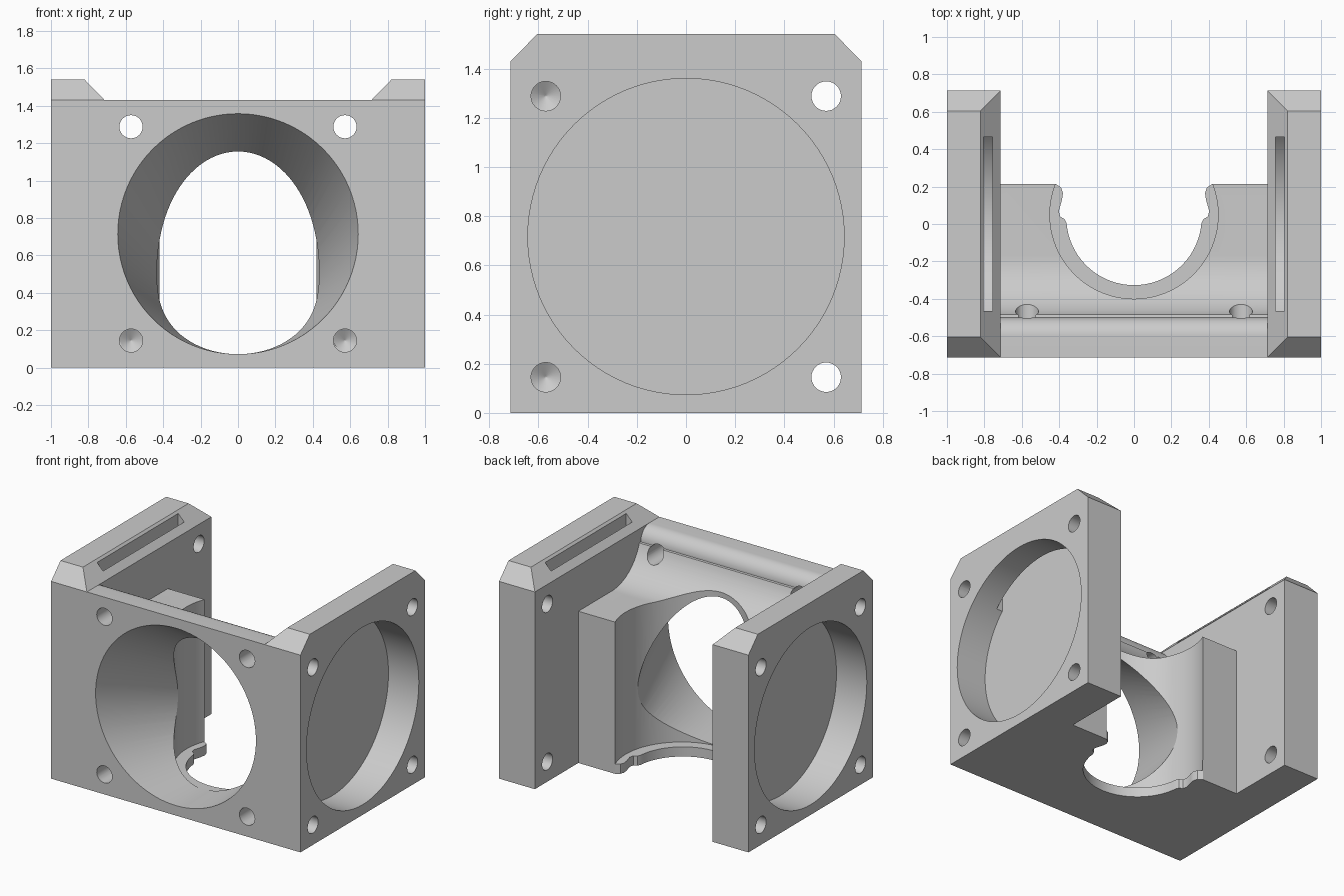
import bpy
import bmesh
import math
from mathutils import Matrix, Vector

cube = bpy.data.objects.get("Cube")
if cube:
    bpy.data.objects.remove(cube, do_unlink=True)

grey = bpy.data.materials.new("plain grey")
grey.use_nodes = True
COLOUR = (0.6, 0.6, 0.6, 1)
grey.diffuse_color = COLOUR
grey.node_tree.nodes["Principled BSDF"].inputs["Base Color"].default_value = COLOUR


def make(name, bm):
    bmesh.ops.recalc_face_normals(bm, faces=bm.faces)
    mesh = bpy.data.meshes.new(name)
    bm.to_mesh(mesh)
    bm.free()
    mesh.materials.append(grey)
    ob = bpy.data.objects.new(name, mesh)
    bpy.context.collection.objects.link(ob)
    return ob


def hull(name, points):
    bm = bmesh.new()
    for p in points:
        bm.verts.new(p)
    bmesh.ops.convex_hull(bm, input=bm.verts)
    bmesh.ops.dissolve_limit(bm, angle_limit=0.01, verts=bm.verts, edges=bm.edges)
    return make(name, bm)


def prism(name, points, offset):
    bm = bmesh.new()
    face = bm.faces.new([bm.verts.new(p) for p in points])
    new = bmesh.ops.extrude_face_region(bm, geom=[face])["geom"]
    bmesh.ops.translate(bm, vec=offset, verts=[v for v in new if isinstance(v, bmesh.types.BMVert)])
    return make(name, bm)


def rod(name, start, end, r1, r2=None, sides=32):
    """Cylinder or cone between two points."""
    a, b = Vector(start), Vector(end)
    d = b - a
    bm = bmesh.new()
    bmesh.ops.create_cone(bm, cap_ends=True, segments=sides, radius1=r1,
                          radius2=r1 if r2 is None else r2, depth=d.length,
                          matrix=Matrix.Translation((a + b) / 2) @ d.to_track_quat('Z', 'Y').to_matrix().to_4x4())
    return make(name, bm)


def combine(target, tool, operation):
    mod = target.modifiers.new("cut", 'BOOLEAN')
    mod.operation = operation
    mod.solver = 'EXACT'
    mod.object = tool
    bpy.context.view_layer.objects.active = target
    bpy.ops.object.modifier_apply(modifier=mod.name)
    bpy.data.objects.remove(tool, do_unlink=True)


def arc(cy, cz, r, a0, a1, n):
    return [(cy + r * math.cos(math.radians(a0 + (a1 - a0) * i / n)),
             cz + r * math.sin(math.radians(a0 + (a1 - a0) * i / n))) for i in range(n + 1)]


# Central duct block: side profile with rounded lip and concave shoulder
profile = [(-0.713, 0), (-0.713, 1.43)]
profile += arc(-0.60, 1.33, 0.10, 90, 0, 12)
profile += arc(-0.17, 1.43, 0.33, 198, 270, 24)
profile += [(0.215, 1.10), (0.215, 0)]
body = prism("fan_duct_mount", [(-0.74, y, z) for y, z in profile], (1.48, 0, 0))

# Side plates with chamfered tops
for s in (-1, 1):
    pts = [(s * x, y, z) for x in (0.713, 1) for y in (-0.713, 0.713) for z in (0, 1.43)]
    pts += [(s * x, y, 1.54) for x in (0.82, 1) for y in (-0.605, 0.605)]
    combine(body, hull("side_plate", pts), 'UNION')

cuts = []
# Tapered front tunnel with a level floor
N = 96
y0, y1 = -0.75, 0.05
rings = []
bm = bmesh.new()
for y in (y0, y1):
    r = 0.643 - 0.323 * (y + 0.713)
    rings.append([bm.verts.new((r * math.cos(t), y, 0.072 + r + r * math.sin(t)))
                  for t in (2 * math.pi * i / N for i in range(N))])
bm.faces.new(rings[0])
bm.faces.new(rings[1])
for i in range(N):
    j = (i + 1) % N
    bm.faces.new((rings[0][i], rings[0][j], rings[1][j], rings[1][i]))
cuts.append(make("tunnel_cutter", bm))

# Vertical bore, leaving a thin snap lip at the base
cuts.append(rod("bore_cutter", (0, 0.05, 0.07), (0, 0.05, 1.8), 0.45, sides=96))
half = [(0.362 * math.sin(math.radians(a)), 0.035 - 0.362 * math.cos(math.radians(a)))
        for a in range(0, 86, 5)]
half += [(0.37, 0.025), (0.395, 0.04), (0.402, 0.07), (0.385, 0.13), (0.38, 0.165),
         (0.39, 0.195), (0.42, 0.215), (0.42, 0.4)]
outline = half + [(-x, y) for x, y in reversed(half[1:])]
cuts.append(prism("lip_cutter", [(x, y, -0.1) for x, y in outline], (0, 0, 0.25)))

for s in (-1, 1):
    # Round fan recess and the slot above it
    cuts.append(rod("recess_cutter", (s * 0.757, 0, 0.717), (s * 1.1, 0, 0.717), 0.643, sides=96))
    pts = [(s * x, y, z) for x in (0.757, 0.805) for y in (-0.465, 0.465) for z in (0.8, 1.7)]
    cuts.append(hull("slot_cutter", pts))
    for z in (0.145, 1.288):
        # Plate screw holes: open at the back, blind with a pointed end at the front
        cuts.append(rod("rear_hole", (s * 0.6, 0.57, z), (s * 1.1, 0.57, z), 0.06))
        cuts.append(rod("side_hole", (s * 0.70, -0.57, z), (s * 1.1, -0.57, z), 0.06))
        cuts.append(rod("side_hole_tip", (s * 0.7001, -0.57, z), (s * 0.665, -0.57, z), 0.06, 0.002))
    # Front screw holes: upper ones open, lower ones blind
    cuts.append(rod("upper_hole", (s * 0.572, -0.9, 1.288), (s * 0.572, 0, 1.288), 0.062))
    cuts.append(rod("lower_hole", (s * 0.572, -0.9, 0.145), (s * 0.572, -0.45, 0.145), 0.062))
    cuts.append(rod("lower_hole_tip", (s * 0.572, -0.4501, 0.145), (s * 0.572, -0.415, 0.145), 0.062, 0.002))

for c in cuts:
    combine(body, c, 'DIFFERENCE')

bpy.ops.object.select_all(action='DESELECT')
body.select_set(True)
bpy.context.view_layer.objects.active = body
bpy.ops.object.shade_smooth_by_angle(angle=math.radians(30))
